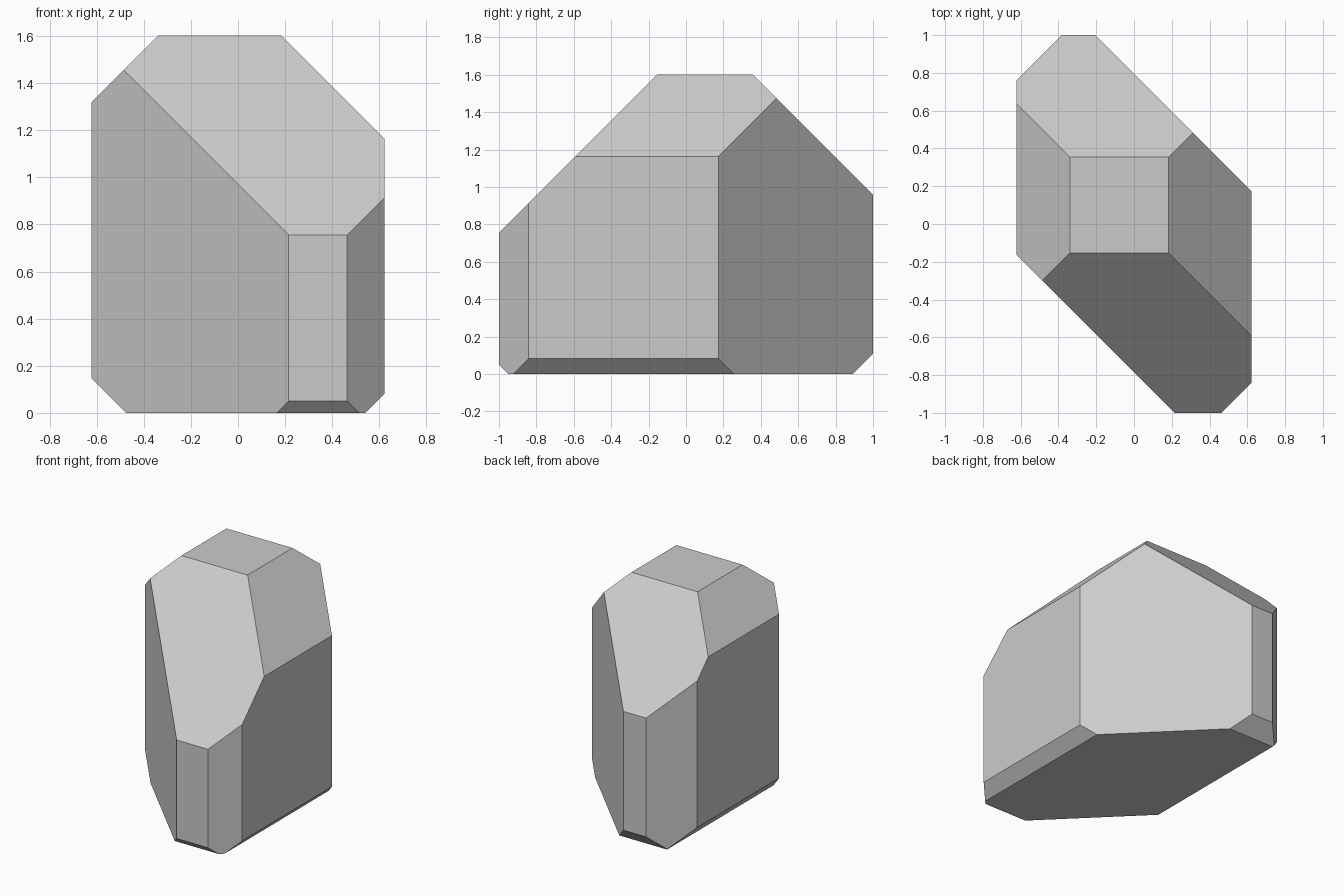
import bpy
import bmesh
from mathutils import Vector, Matrix

if "Cube" in bpy.data.objects:
    bpy.data.objects.remove(bpy.data.objects["Cube"])

# Overall box: half width, half depth, height
HX, HY, H = 0.622, 1.0, 1.602

# Diagonal 45-degree cuts: (direction, limit) keeps points with direction . p <= limit
CUTS = [
    # vertical corner cuts
    ((1, 1, 0), 0.795), ((-1, -1, 0), 0.785), ((1, -1, 0), 1.463), ((-1, 1, 0), 1.384),
    # left and right cuts, top then bottom
    ((1, 0, 1), 1.785), ((-1, 0, 1), 1.942), ((1, 0, -1), 0.54), ((-1, 0, -1), 0.475),
    # front and back cuts, top then bottom
    ((0, 1, 1), 1.957), ((0, -1, 1), 1.755), ((0, 1, -1), 0.892), ((0, -1, -1), 0.949),
]


def slice_off(bm, direction, limit):
    """Cut away everything beyond the plane and cap the opening."""
    n = Vector(direction)
    cut = bmesh.ops.bisect_plane(
        bm, geom=bm.verts[:] + bm.edges[:] + bm.faces[:], dist=1e-5,
        plane_co=n * (limit / n.length_squared), plane_no=n, clear_outer=True)
    rim = [g for g in cut["geom_cut"]
           if isinstance(g, bmesh.types.BMEdge) and g.is_boundary]
    if rim:
        bmesh.ops.edgenet_fill(bm, edges=rim)


# Faceted block
bm = bmesh.new()
bmesh.ops.create_cube(
    bm, size=1,
    matrix=Matrix.Translation((0, 0, H / 2)) @ Matrix.Diagonal((2 * HX, 2 * HY, H, 1)))
for direction, limit in CUTS:
    slice_off(bm, direction, limit)
bmesh.ops.recalc_face_normals(bm, faces=bm.faces[:])

mesh = bpy.data.meshes.new("faceted_block")
bm.to_mesh(mesh)
bm.free()
bpy.context.collection.objects.link(bpy.data.objects.new("faceted_block", mesh))
